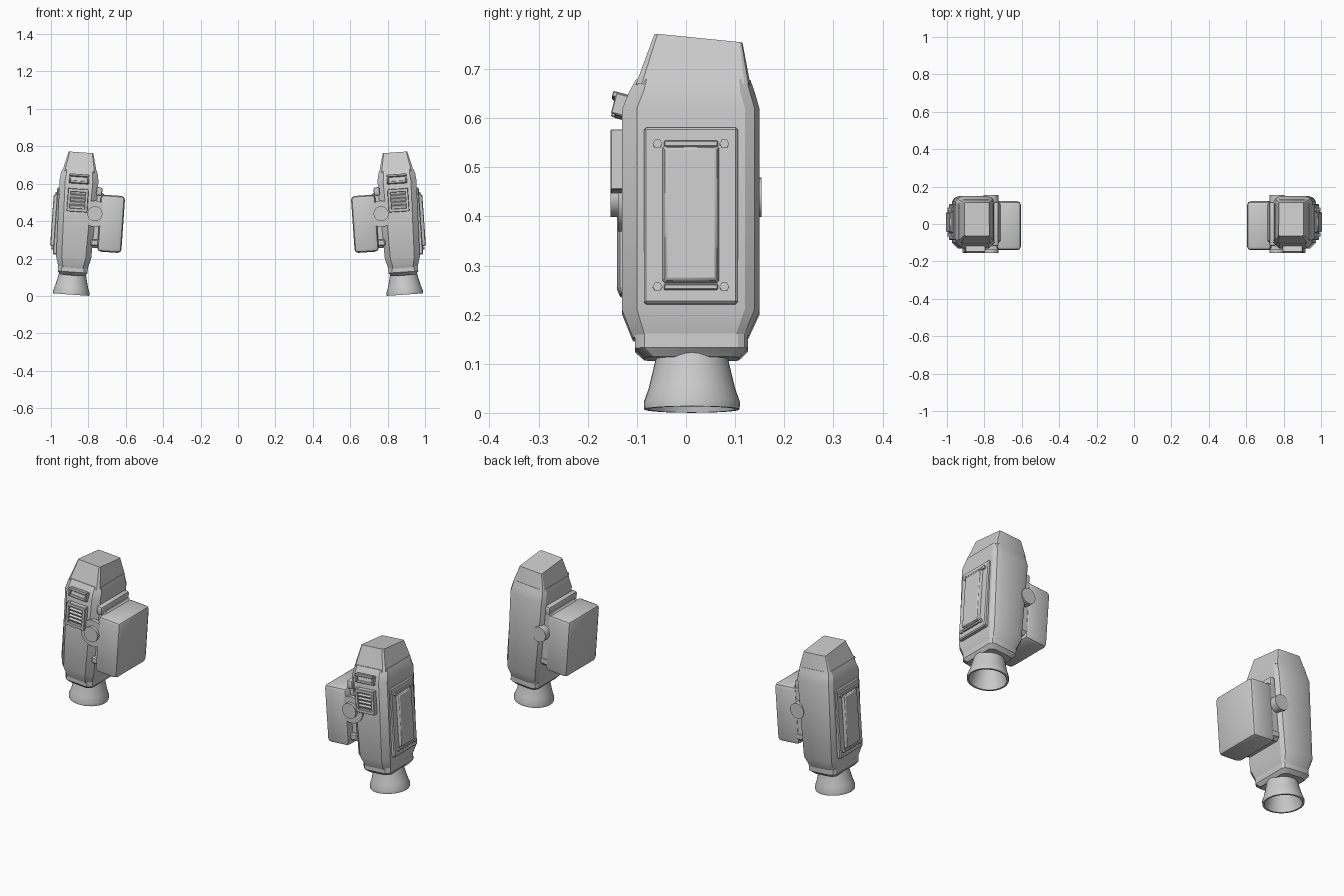
import bpy, bmesh, math
from mathutils import Matrix, Vector

cube = bpy.data.objects.get("Cube")
if cube:
    bpy.data.objects.remove(cube, do_unlink=True)

grey = bpy.data.materials.new("light grey")
grey.use_nodes = True
grey.diffuse_color = (0.6, 0.6, 0.6, 1)
grey.node_tree.nodes["Principled BSDF"].inputs["Base Color"].default_value = (0.6, 0.6, 0.6, 1)

# Each pod leans slightly towards the middle
POD = Matrix.Translation((0.893, 0, 0)) @ Matrix.Rotation(math.radians(-4), 4, 'Y')


def finish(bm, name, smooth=30):
    """Make the left part and its mirrored right twin."""
    bmesh.ops.recalc_face_normals(bm, faces=bm.faces)
    bm.transform(POD)
    for side in ("left", "right"):
        if side == "right":
            bm.transform(Matrix.Scale(-1, 4, (1, 0, 0)))
            bmesh.ops.reverse_faces(bm, faces=bm.faces)
        mesh = bpy.data.meshes.new(f"{side}_{name}")
        bm.to_mesh(mesh)
        mesh.materials.append(grey)
        ob = bpy.data.objects.new(f"{side}_{name}", mesh)
        bpy.context.collection.objects.link(ob)
        bpy.ops.object.select_all(action='DESELECT')
        ob.select_set(True)
        bpy.context.view_layer.objects.active = ob
        bpy.ops.object.shade_smooth_by_angle(angle=math.radians(smooth))
    bm.free()


def box(name, lo, hi, bevel=0.0, segments=1, taper=None, rot=None):
    """Bevelled box between two corners; taper shrinks the +x face in y and z."""
    lo, hi = Vector(lo), Vector(hi)
    mid, size = (lo + hi) / 2, hi - lo
    bm = bmesh.new()
    bmesh.ops.create_cube(bm, size=1, matrix=Matrix.Diagonal((*size, 1)))
    if taper:
        for v in bm.verts:
            if v.co.x > 0:
                v.co.y -= math.copysign(taper, v.co.y)
                v.co.z -= math.copysign(taper, v.co.z)
    if bevel:
        bmesh.ops.bevel(bm, geom=bm.edges[:], offset=bevel, segments=segments,
                        profile=0.5, affect='EDGES')
    bm.transform(Matrix.Translation(mid) @ (rot or Matrix()))
    finish(bm, name)


def loft(name, rings, slope=0.0):
    """Stack of rectangles with cut corners: z, half width, front y, back y, cut."""
    bm = bmesh.new()
    loops = []
    for z, w, f, b, c in rings:
        outline = [(-w + c, f), (w - c, f), (w, f + c), (w, b - c),
                   (w - c * 0.4, b - c * 0.35), (w - c * 1.3, b),
                   (-w + c * 1.3, b), (-w + c * 0.4, b - c * 0.35),
                   (-w, b - c), (-w, f + c)]
        loops.append([bm.verts.new((x, y, z)) for x, y in outline])
    if slope:
        for v in loops[-1]:
            v.co.z -= slope * v.co.y
    for a, b in zip(loops, loops[1:]):
        for i in range(len(a)):
            j = (i + 1) % len(a)
            bm.faces.new((a[i], a[j], b[j], b[i]))
    bm.faces.new(loops[0])
    bm.faces.new(loops[-1])
    finish(bm, name)


def cylinder(name, centre, radius, length, axis, sides=24):
    bm = bmesh.new()
    turn = Matrix.Rotation(math.pi / 2, 4, 'X' if axis == 'Y' else 'Y')
    bmesh.ops.create_cone(bm, cap_ends=True, segments=sides, radius1=radius, radius2=radius,
                          depth=length, matrix=Matrix.Translation(centre) @ turn)
    finish(bm, name)


# Main casing and the collar below it
loft("casing", [
    (0.150, 0.078, -0.108, 0.125, 0.025),
    (0.205, 0.094, -0.130, 0.150, 0.030),
    (0.615, 0.104, -0.130, 0.150, 0.030),
    (0.650, 0.100, -0.116, 0.140, 0.030),
    (0.675, 0.092, -0.102, 0.131, 0.022)])
loft("collar", [
    (0.110, 0.066, -0.085, 0.108, 0.02),
    (0.128, 0.080, -0.104, 0.126, 0.02),
    (0.156, 0.080, -0.104, 0.126, 0.02)])
loft("cap", [
    (0.665, 0.092, -0.102, 0.131, 0.012),
    (0.763, 0.066, -0.064, 0.115, 0.006)], slope=0.1)

# Hollow nozzle, turned from a profile
bm = bmesh.new()
profile = [(0.070, 0.130), (0.076, 0.100), (0.088, 0.050), (0.098, 0.022),
           (0.097, 0.007), (0.088, 0.007), (0.080, 0.040), (0.060, 0.100), (0, 0.105)]
pts = [bm.verts.new((r, 0.012, z)) for r, z in profile]
lines = [bm.edges.new(p) for p in zip(pts, pts[1:])]
bmesh.ops.spin(bm, geom=pts + lines, cent=(0, 0.012, 0), axis=(0, 0, 1),
               angle=math.tau, steps=32)
bmesh.ops.remove_doubles(bm, verts=bm.verts, dist=0.0005)
finish(bm, "nozzle")

# Outer side hatch with raised panel, rails and bolts
box("hatch_base", (0.085, -0.086, 0.215), (0.113, 0.106, 0.575), 0.005)
box("hatch_panel", (0.105, -0.050, 0.255), (0.130, 0.070, 0.540), 0.004, taper=0.008)
for edge, z in (("lower", 0.249), ("upper", 0.541)):
    box(f"hatch_{edge}_rail", (0.10, -0.045, z - 0.006), (0.121, 0.065, z + 0.006), 0.002)
    for end, y in (("front", -0.058), ("back", 0.078)):
        cylinder(f"hatch_{edge}_{end}_bolt", (0.113, y, z), 0.010, 0.016, 'X', 6)

# Inner pack, its mounting block and ribs
box("side_pack", (-0.252, -0.14, 0.247), (-0.122, 0.122, 0.552), 0.020, 2)
box("mount_block", (-0.145, -0.10, 0.265), (-0.085, 0.115, 0.560), 0.012)
box("mount_upper_rib", (-0.128, -0.118, 0.545), (-0.096, 0.118, 0.590), 0.009, 2)
box("mount_lower_rib", (-0.140, -0.118, 0.275), (-0.085, 0.118, 0.310), 0.006)
cylinder("hinge_pin", (-0.097, 0, 0.447), 0.040, 0.308, 'Y')
cylinder("hinge_washer", (-0.097, -0.128, 0.447), 0.070, 0.020, 'Y', 32)

# Front vent: frame bars around stacked slats
box("vent_back", (-0.05, -0.140, 0.455), (0.05, -0.12, 0.572))
for end, x in (("inner", -0.047), ("outer", 0.047)):
    box(f"vent_{end}_side", (x - 0.008, -0.154, 0.452), (x + 0.008, -0.125, 0.575), 0.002)
for end, z in (("lower", 0.460), ("upper", 0.565)):
    box(f"vent_{end}_bar", (-0.05, -0.154, z - 0.009), (0.05, -0.125, z + 0.009), 0.002)
tilt = Matrix.Rotation(math.radians(25), 4, 'X')
for i in range(4):
    z = 0.485 + i * 0.0187
    box(f"vent_slat_{i + 1}", (-0.04, -0.150, z - 0.005), (0.04, -0.130, z + 0.005), rot=tilt)

# Upper front intake, a small open frame tipped back with the casing
lean = Matrix.Rotation(math.radians(-15), 4, 'X')
box("intake_back", (-0.05, -0.136, 0.604), (0.05, -0.105, 0.645), rot=lean)
for end, z, y in (("lower", 0.607, -0.145), ("upper", 0.643, -0.150)):
    box(f"intake_{end}_bar", (-0.052, y, z - 0.006), (0.052, -0.112, z + 0.006), 0.002, rot=lean)
for end, x in (("inner", -0.048), ("outer", 0.048)):
    box(f"intake_{end}_side", (x - 0.005, -0.148, 0.603), (x + 0.005, -0.112, 0.646), 0.002, rot=lean)
